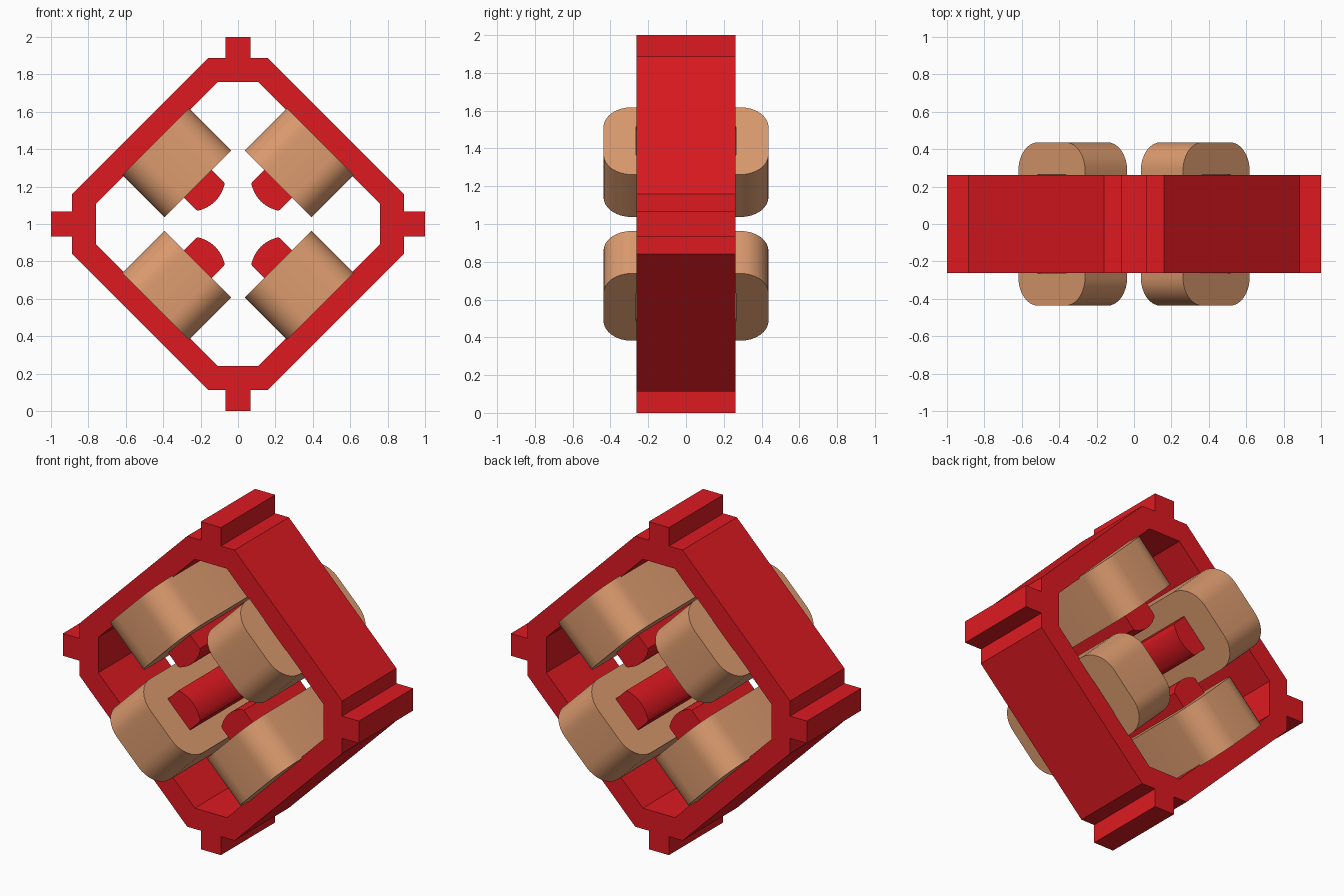
import bpy, bmesh
from math import cos, sin, pi, radians
from mathutils import Matrix, Vector

if "Cube" in bpy.data.objects:
    bpy.data.objects.remove(bpy.data.objects["Cube"])


def material(name, rgb):
    m = bpy.data.materials.new(name)
    m.diffuse_color = (*rgb, 1)
    m.use_nodes = True
    m.node_tree.nodes["Principled BSDF"].inputs["Base Color"].default_value = m.diffuse_color
    return m


RED = material("red_iron", (0.72, 0.01, 0.015))
COPPER = material("copper", (0.72, 0.33, 0.16))


def extrude(name, outer, d0, d1, axes, mat, inner=None):
    """Extrude a profile (optionally a ring: same point count) along the third axis."""
    bm = bmesh.new()
    a, b, c = axes
    loops = []
    for prof in [outer] + ([inner] if inner else []):
        for d in (d0, d1):
            loops.append([bm.verts.new(a * p + b * q + c * d) for p, q in prof])

    def bridge(l0, l1):
        n = len(l0)
        for i in range(n):
            j = (i + 1) % n
            bm.faces.new((l0[i], l0[j], l1[j], l1[i]))

    bridge(loops[0], loops[1])
    if inner:
        bridge(loops[2], loops[3])
        bridge(loops[0], loops[2])
        bridge(loops[1], loops[3])
    else:
        bm.faces.new(loops[0])
        bm.faces.new(loops[1])
    bmesh.ops.recalc_face_normals(bm, faces=bm.faces)
    me = bpy.data.meshes.new(name)
    bm.to_mesh(me)
    bm.free()
    ob = bpy.data.objects.new(name, me)
    bpy.context.collection.objects.link(ob)
    me.materials.append(mat)
    bpy.context.view_layer.objects.active = ob
    ob.select_set(True)
    bpy.ops.object.shade_smooth_by_angle(angle=radians(30))
    ob.select_set(False)
    return ob


def rounded_rect(w, h, r, n=8):
    pts = []
    for k, (sx, sy) in enumerate(((1, 1), (-1, 1), (-1, -1), (1, -1))):
        for i in range(n + 1):
            t = (k + i / n) * pi / 2
            pts.append((sx * (w - r) + r * cos(t), sy * (h - r) + r * sin(t)))
    return pts


def four_way(quarter):
    """Repeat a profile quarter by 90 degree turns."""
    pts = []
    for k in range(4):
        c, s = ((1, 0), (0, 1), (-1, 0), (0, -1))[k]
        pts += [(c * x - s * z, s * x + c * z) for x, z in quarter]
    return pts


X, Y, Z = Vector((1, 0, 0)), Vector((0, 1, 0)), Vector((0, 0, 1))
UP = Matrix.Translation((0, 0, 1))

# Octagonal frame with a mounting tab on each corner
outer = four_way([(1, -.068), (1, .068), (.887, .068), (.887, .16), (.16, .887), (.068, .887)])
# inner outline has matching points so the ring can be bridged
inner = four_way([(.76, -.068), (.76, .068), (.76, .09), (.76, .108), (.108, .76), (.09, .76)])
frame = extrude("frame", outer, -.262, .262, (X, Z, Y), RED, inner)
frame.matrix_world = UP

# Pole outline with a convex face toward the centre (t across, u outward)
pole_profile = [(-.105, .63), (-.105, .21)]
pole_profile += [(-.098 + .196 * i / 10, .172 + .028 * (i / 5 - 1) ** 2) for i in range(11)]
pole_profile += [(.105, .21), (.105, .63)]

# Four poles, each wrapped by a coil
for k, side in enumerate(("upper_right", "lower_right", "lower_left", "upper_left")):
    turn = UP @ Matrix.Rotation(radians(45 + 90 * k), 4, 'Y')
    pole = extrude("pole_" + side, pole_profile, -.262, .262, (X, Z, Y), RED)
    coil = extrude("coil_" + side, rounded_rect(.252, .437, .15), .304, .622, (X, Y, Z),
                   COPPER, rounded_rect(.107, .265, .004))
    pole.matrix_world = turn
    coil.matrix_world = turn
